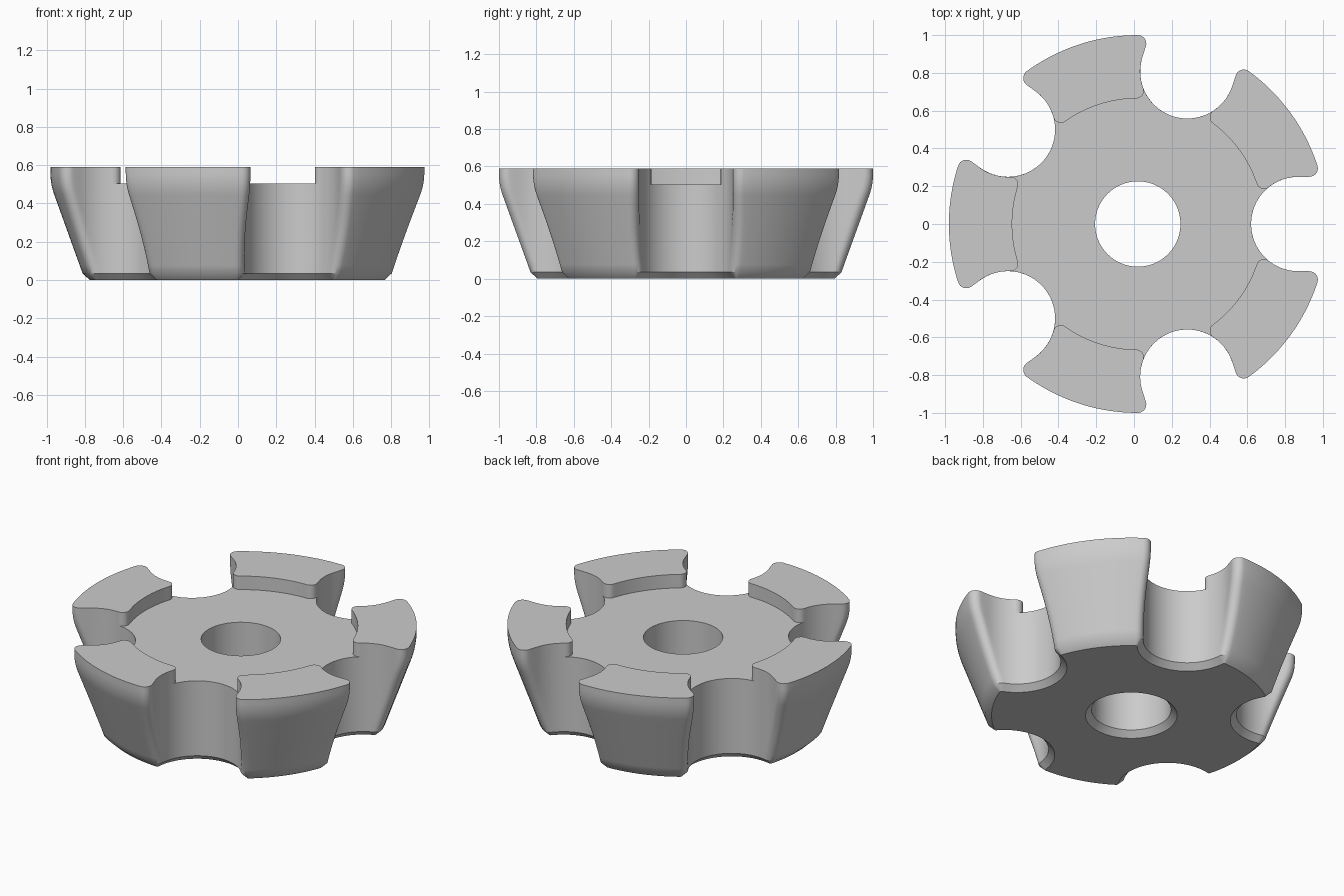
import bpy, bmesh
from math import pi, cos, sin, atan2, sqrt, radians
from mathutils import Vector, Matrix

cube = bpy.data.objects.get("Cube")
if cube:
    bpy.data.objects.remove(cube, do_unlink=True)

LOBES = 5
STEP = 2 * pi / LOBES
SLOT_C = 0.85      # slot arc centre distance
SLOT_R = 0.25
CENTRE_X = 0.02
TOP, FLOOR = 0.59, 0.505
CHAMFER = 0.035


def polar(r, a, centre=(0, 0)):
    return Vector((centre[0] + r * cos(a), centre[1] + r * sin(a)))


def arc(centre, r, a0, a1, n):
    return [polar(r, a0 + (a1 - a0) * i / n, centre) for i in range(n + 1)]


def meet(r0, r1):
    """Upper crossing of a circle about the origin and one about the slot centre."""
    x = (r0 * r0 - r1 * r1 + SLOT_C ** 2) / (2 * SLOT_C)
    return Vector((x, sqrt(r0 * r0 - x * x)))


def mirrored(points):
    return [Vector((p.x, -p.y)) for p in reversed(points)]


def around(sector):
    """Repeat one sector of the outline round the axis."""
    return [Matrix.Rotation(k * STEP, 2) @ p for k in range(LOBES) for p in sector]


def slot_point(s, r):
    """Point at signed length s along the U-shaped slot wall."""
    side, s = (1 if s >= 0 else -1), abs(s)
    quarter = r * pi / 2
    if s < quarter:
        return Vector((SLOT_C - r * cos(s / r), side * r * sin(s / r)))
    return Vector((SLOT_C + s - quarter, side * r))


def body_outline(rim, r, f):
    """Slotted disc with rounded lobe tips."""
    tip = meet(rim - f, r + f)
    if tip.x > SLOT_C:
        tip = Vector((sqrt((rim - f) ** 2 - (r + f) ** 2), r + f))
        length = r * pi / 2 + tip.x - SLOT_C
        start = -pi / 2
    else:
        length = r * atan2(tip.y, SLOT_C - tip.x)
        start = atan2(-tip.y, SLOT_C - tip.x)
    end = atan2(tip.y, tip.x)
    fillet = arc(tip, f, start, end, 8)
    wall = [slot_point(length * i / 20, r) for i in range(-19, 20)]
    crown = arc((0, 0), rim, end, STEP - end, 20)[1:-1]
    return around(mirrored(fillet) + wall + fillet + crown)


def recess_outline(r, g):
    """Sunken floor with rounded corners, opening into each slot."""
    c = meet(r + g, SLOT_R + g)
    fillet = arc(c, g, atan2(-c.y, SLOT_C - c.x), atan2(-c.y, -c.x), 8)
    end = atan2(c.y, c.x)
    edge = arc((0, 0), r, end, STEP - end, 20)[1:-1]
    return around(mirrored(fillet) + [Vector((SLOT_C, 0))] + fillet + edge)


def loft(name, sections):
    """Closed solid through (outline, height) sections of equal point count."""
    bm = bmesh.new()
    rings = [[bm.verts.new((p.x + CENTRE_X, p.y, z)) for p in pts] for pts, z in sections]
    n = len(rings[0])
    for low, high in zip(rings, rings[1:]):
        for i in range(n):
            j = (i + 1) % n
            bm.faces.new((low[i], low[j], high[j], high[i]))
    bm.faces.new(rings[0][::-1])
    bm.faces.new(rings[-1])
    bmesh.ops.recalc_face_normals(bm, faces=bm.faces)
    mesh = bpy.data.meshes.new(name)
    bm.to_mesh(mesh)
    bm.free()
    obj = bpy.data.objects.new(name, mesh)
    bpy.context.collection.objects.link(obj)
    return obj


def circle(r):
    return arc((0, 0), r, 0, 2 * pi, 72)[:-1]


# Tapered side profile: cone, soft bend, short upright rim
BASE = Vector((0.832, CHAMFER))
BEND = [Vector((0.979, 0.443)), Vector((1, 0.5)), Vector((1, 0.56))]
profile = [BASE.lerp(BEND[0], i / 10) for i in range(10)]
profile += [BEND[0].lerp(BEND[1], t / 8).lerp(BEND[1].lerp(BEND[2], t / 8), t / 8)
            for t in range(9)]
profile.append(Vector((1, TOP)))

# Main body with chamfered underside
sections = [(body_outline(0.795, SLOT_R + CHAMFER, 0.01), 0)]
sections += [(body_outline(p.x, SLOT_R, 0.045), p.y) for p in profile]
body = loft("lobed_wheel_body", sections)

# Cutters for the sunken floor and the chamfered bore
floor = recess_outline(0.665, 0.04)
BORE = 0.226
cutters = [
    loft("recess_cutter", [(floor, FLOOR), (floor, TOP + 0.1)]),
    loft("bore_cutter", [(circle(BORE + 2 * CHAMFER), -CHAMFER),
                         (circle(BORE), CHAMFER), (circle(BORE), TOP + 0.2)]),
]
for cutter in cutters:
    cutter.hide_render = True
    mod = body.modifiers.new(cutter.name, 'BOOLEAN')
    mod.operation = 'DIFFERENCE'
    mod.solver = 'EXACT'
    mod.object = cutter

# Bake the cuts and drop the cutters
graph = bpy.context.evaluated_depsgraph_get()
cut_mesh = bpy.data.meshes.new_from_object(body.evaluated_get(graph))
body.modifiers.clear()
body.data = cut_mesh
for cutter in cutters:
    bpy.data.objects.remove(cutter, do_unlink=True)

# Plain grey finish
grey = bpy.data.materials.new("plain_grey")
grey.use_nodes = True
colour = (0.6, 0.6, 0.6, 1)
grey.diffuse_color = colour
grey.node_tree.nodes["Principled BSDF"].inputs["Base Color"].default_value = colour
body.data.materials.clear()
body.data.materials.append(grey)

bpy.ops.object.select_all(action='DESELECT')
body.select_set(True)
bpy.context.view_layer.objects.active = body
bpy.ops.object.shade_smooth_by_angle(angle=radians(30))
